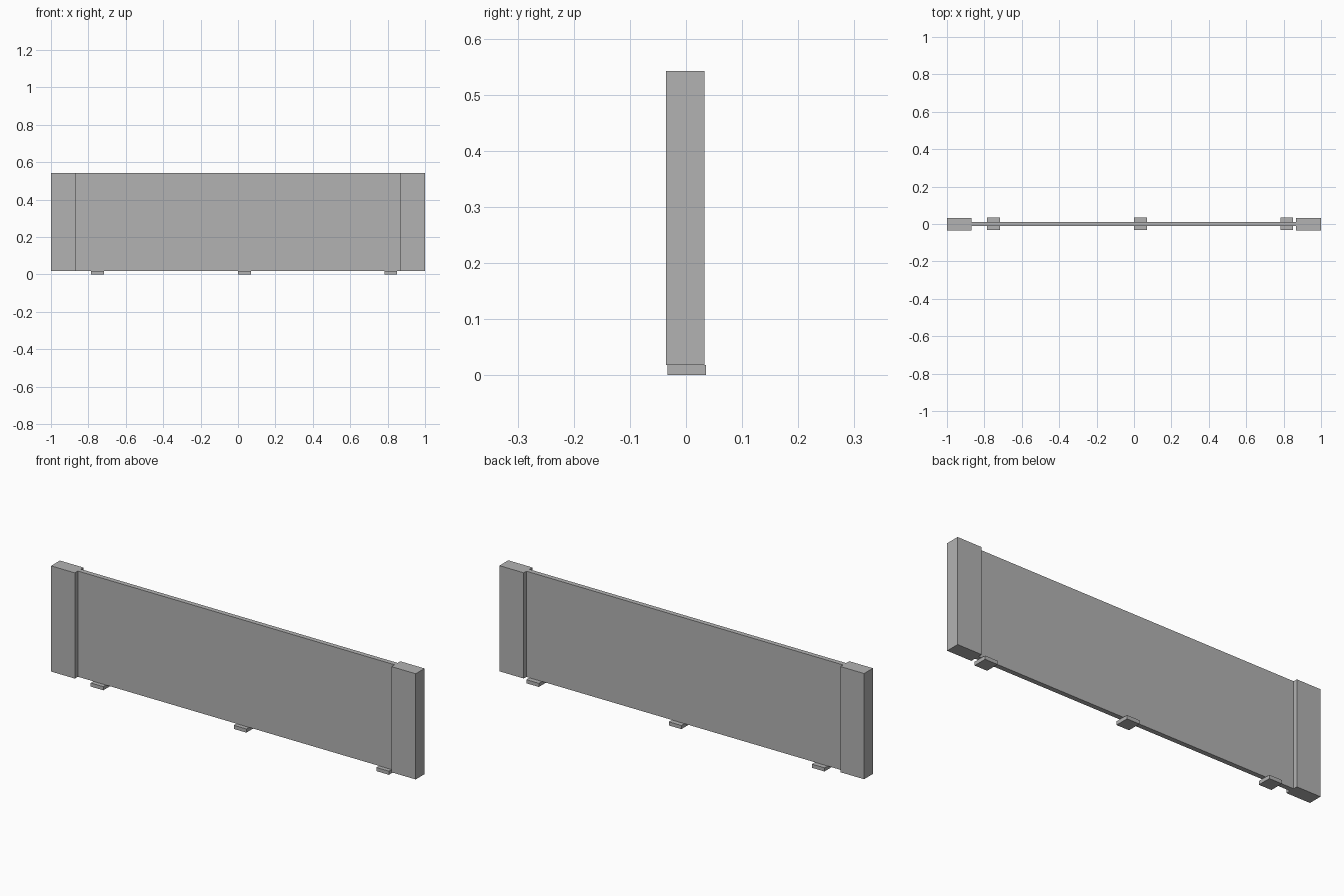
import bpy

cube = bpy.data.objects.get("Cube")
if cube:
    bpy.data.objects.remove(cube, do_unlink=True)

# Single plain grey
GREY = (0.45, 0.45, 0.45, 1)
grey = bpy.data.materials.new("plain_grey")
grey.use_nodes = True
grey.diffuse_color = GREY
grey.node_tree.nodes["Principled BSDF"].inputs["Base Color"].default_value = GREY


def box(name, x, y, z):
    """Box spanning the (low, high) range on each axis."""
    spans = (x, y, z)
    bpy.ops.mesh.primitive_cube_add(size=1, location=[(a + b) / 2 for a, b in spans])
    ob = bpy.context.object
    ob.name = name
    ob.scale = [b - a for a, b in spans]
    bpy.ops.object.transform_apply(location=False, rotation=False, scale=True)
    ob.data.materials.append(grey)
    return ob


BASE, TOP = 0.018, 0.542
POST_Y = (-0.036, 0.033)
FOOT_Y = (-0.033, 0.036)

# Thin wall panel between the end posts
box("panel", (-0.87, 0.867), (-0.012, 0.012), (BASE, TOP))

# End posts
box("right_post", (-1, -0.87), POST_Y, (BASE, TOP))
box("left_post", (0.867, 1), POST_Y, (BASE, TOP))

# Small flat feet under the panel
for name, x in (("right", -0.785), ("middle", 0), ("left", 0.782)):
    box(name + "_foot", (x, x + 0.069), FOOT_Y, (0, BASE))
